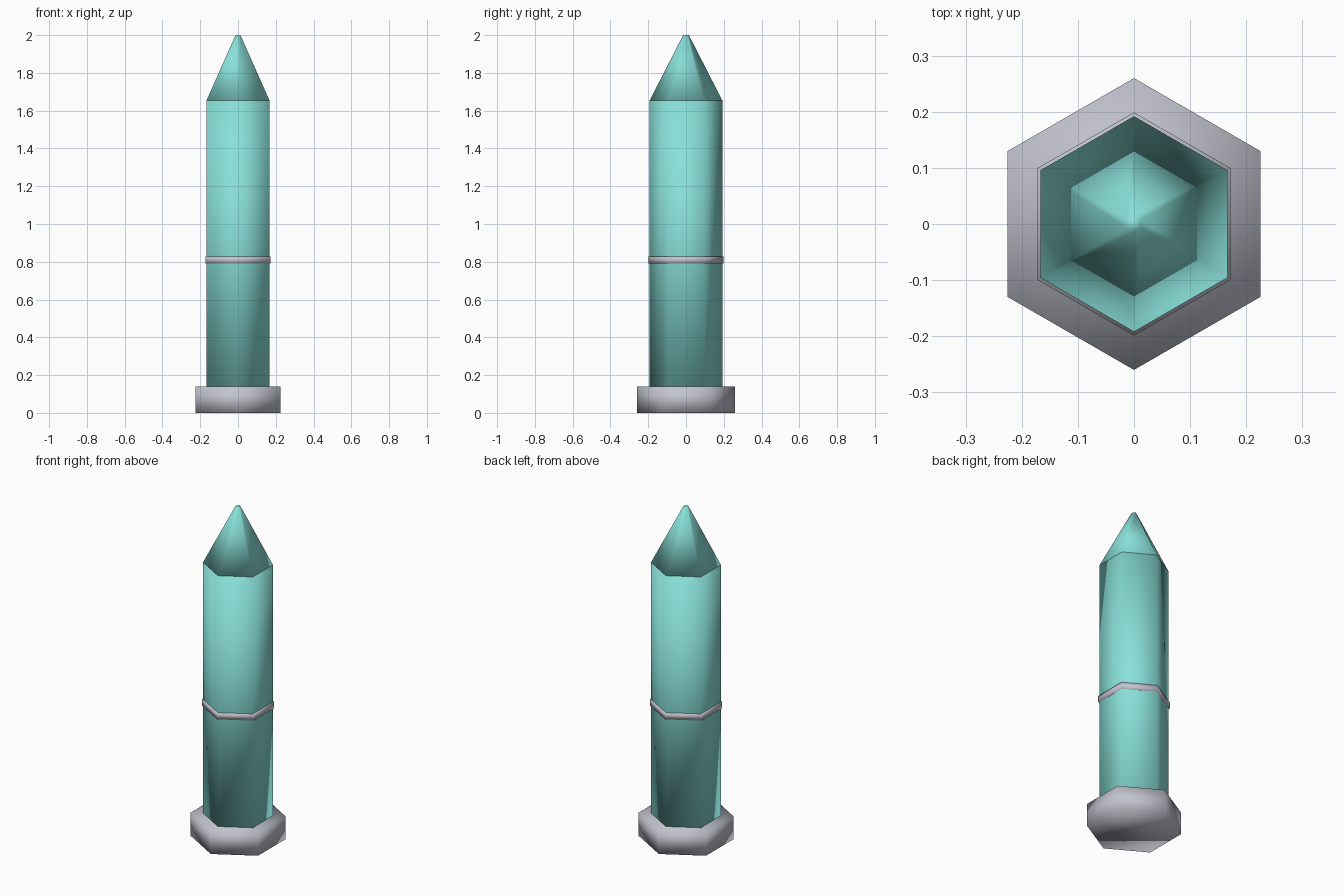
import bpy, bmesh, math

if "Cube" in bpy.data.objects:
    bpy.data.objects.remove(bpy.data.objects["Cube"])


def material(name, rgb):
    m = bpy.data.materials.new(name)
    m.diffuse_color = (*rgb, 1.0)
    m.use_nodes = True
    m.node_tree.nodes["Principled BSDF"].inputs["Base Color"].default_value = m.diffuse_color
    return m


def hex_prism(name, r_low, r_high, z_low, z_high, mat):
    """Closed six-sided tapered prism with corners on the +y and -y axis."""
    bm = bmesh.new()
    rings = []
    for r, z in ((r_low, z_low), (r_high, z_high)):
        angles = [math.radians(90 + 60 * i) for i in range(6)]
        rings.append([bm.verts.new((r * math.cos(a), r * math.sin(a), z)) for a in angles])
    low, high = rings
    for i in range(6):
        j = (i + 1) % 6
        bm.faces.new((low[i], low[j], high[j], high[i]))
    bm.faces.new(low[::-1])
    bm.faces.new(high)
    for f in bm.faces:
        f.smooth = True  # soft shading over the whole part
    mesh = bpy.data.meshes.new(name)
    bm.to_mesh(mesh)
    bm.free()
    mesh.materials.append(mat)
    obj = bpy.data.objects.new(name, mesh)
    bpy.context.collection.objects.link(obj)
    return obj


teal = material("teal", (0.25, 0.74, 0.69))
grey = material("pale grey", (0.54, 0.55, 0.62))

# Wide foot, long shaft, thin band around the middle, pointed tip
hex_prism("base", 0.26, 0.26, 0.0, 0.14, grey)
hex_prism("shaft", 0.192, 0.192, 0.14, 1.655, teal)
hex_prism("band", 0.199, 0.199, 0.79, 0.828, grey)
hex_prism("tip", 0.192, 0.015, 1.655, 2.0, teal)
